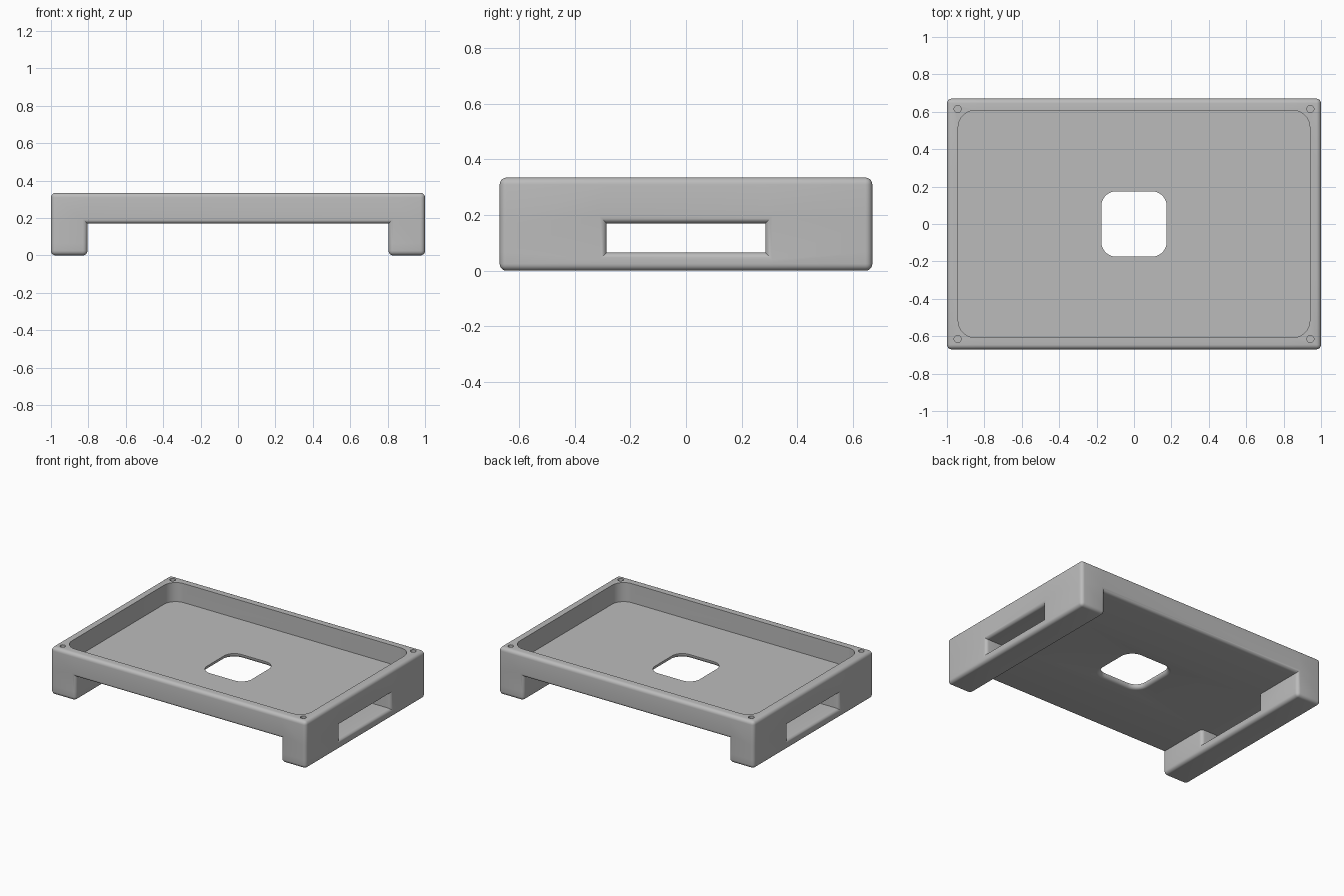
import bpy, bmesh, math

cube = bpy.data.objects.get("Cube")
if cube:
    bpy.data.objects.remove(cube, do_unlink=True)

HALF_Y = 0.67
TOP, FLOOR, UNDER = 0.335, 0.2, 0.17
ROUND = 0.025

grey = bpy.data.materials.new("plastic_grey")
grey.use_nodes = True
grey.diffuse_color = (0.5, 0.5, 0.5, 1)
grey.node_tree.nodes["Principled BSDF"].inputs["Base Color"].default_value = (0.5, 0.5, 0.5, 1)


def add_object(name, bm):
    bmesh.ops.recalc_face_normals(bm, faces=bm.faces)
    mesh = bpy.data.meshes.new(name)
    bm.to_mesh(mesh)
    bm.free()
    mesh.materials.append(grey)
    obj = bpy.data.objects.new(name, mesh)
    bpy.context.collection.objects.link(obj)
    return obj


def rounded_ring(bm, cx, cy, hx, hy, r, z, steps=10):
    """Ring of vertices around a rounded rectangle."""
    ring = []
    for i, (sx, sy) in enumerate(((1, 1), (-1, 1), (-1, -1), (1, -1))):
        for k in range(steps):
            a = math.pi / 2 * (i + k / (steps - 1))
            ring.append(bm.verts.new((cx + sx * (hx - r) + r * math.cos(a),
                                      cy + sy * (hy - r) + r * math.sin(a), z)))
    return ring


def loft(name, rings_spec):
    """Closed solid through a stack of rounded rectangles."""
    bm = bmesh.new()
    rings = [rounded_ring(bm, *spec) for spec in rings_spec]
    for low, high in zip(rings, rings[1:]):
        n = len(low)
        for i in range(n):
            j = (i + 1) % n
            bm.faces.new((low[i], low[j], high[j], high[i]))
    bm.faces.new(rings[0])
    bm.faces.new(rings[-1])
    bmesh.ops.remove_doubles(bm, verts=bm.verts, dist=1e-5)
    return add_object(name, bm)


# Body: deck plus two side legs, each leg pierced by a slot under the deck
xs = (-1, -0.805, 0.805, 1)
ys = (-HALF_Y, -0.285, 0.285, HALF_Y)
zs = (0, 0.065, UNDER, TOP)


def solid(i, j, k):
    if not all(0 <= c < 3 for c in (i, j, k)):
        return False
    return k == 2 or (i != 1 and not (k == 1 and j == 1))


bm = bmesh.new()
grid = {}


def corner(key):
    if key not in grid:
        grid[key] = bm.verts.new((xs[key[0]], ys[key[1]], zs[key[2]]))
    return grid[key]


for cell in [(i, j, k) for i in range(3) for j in range(3) for k in range(3)]:
    if not solid(*cell):
        continue
    for axis in range(3):
        for side in (0, 1):
            beside = list(cell)
            beside[axis] += 2 * side - 1
            if solid(*beside):
                continue
            u, v = (axis + 1) % 3, (axis + 2) % 3
            quad = []
            for du, dv in ((0, 0), (1, 0), (1, 1), (0, 1)):
                key = list(cell)
                key[axis] += side
                key[u] += du
                key[v] += dv
                quad.append(corner(tuple(key)))
            bm.faces.new(quad if side else quad[::-1])

# Round every outward edge
bm.normal_update()
outward = [e for e in bm.edges if e.calc_face_angle_signed(0) > 0.5]
bmesh.ops.bevel(bm, geom=outward, offset=ROUND, offset_type='OFFSET', segments=5,
                profile=0.5, affect='EDGES', clamp_overlap=False)
body = add_object("tray_body", bm)

# Cutters: recess, centre opening flaring out below, four corner screw holes
cutters = [loft("recess_cutter", [(0, 0, 0.94, 0.607, 0.09, z) for z in (FLOOR, 0.5)])]

opening = [(0, 0, 0.175 + ROUND, 0.175 + ROUND, 0.08 + ROUND, 0.1)]
for step in range(6):
    a = math.pi / 2 * step / 5
    grow = ROUND * (1 - math.sin(a))
    opening.append((0, 0, 0.175 + grow, 0.175 + grow, 0.08 + grow,
                    UNDER + ROUND * (1 - math.cos(a))))
opening.append((0, 0, 0.175, 0.175, 0.08, 0.5))
cutters.append(loft("opening_cutter", opening))

for sx in (-1, 1):
    for sy in (-1, 1):
        cutters.append(loft("screw_cutter", [(sx * 0.943, sy * 0.615, 0.019, 0.019, 0.019, z)
                                             for z in (0.2, 0.5)]))

bpy.context.view_layer.objects.active = body
for cutter in cutters:
    cutter.hide_render = True
    cut = body.modifiers.new("cut", 'BOOLEAN')
    cut.operation = 'DIFFERENCE'
    cut.solver = 'EXACT'
    cut.object = cutter
    bpy.ops.object.modifier_apply(modifier=cut.name)
    bpy.data.objects.remove(cutter, do_unlink=True)

# Smooth the rounds, keep the cut edges crisp
bpy.ops.object.select_all(action='DESELECT')
body.select_set(True)
bpy.ops.object.shade_smooth_by_angle(angle=math.radians(30))
